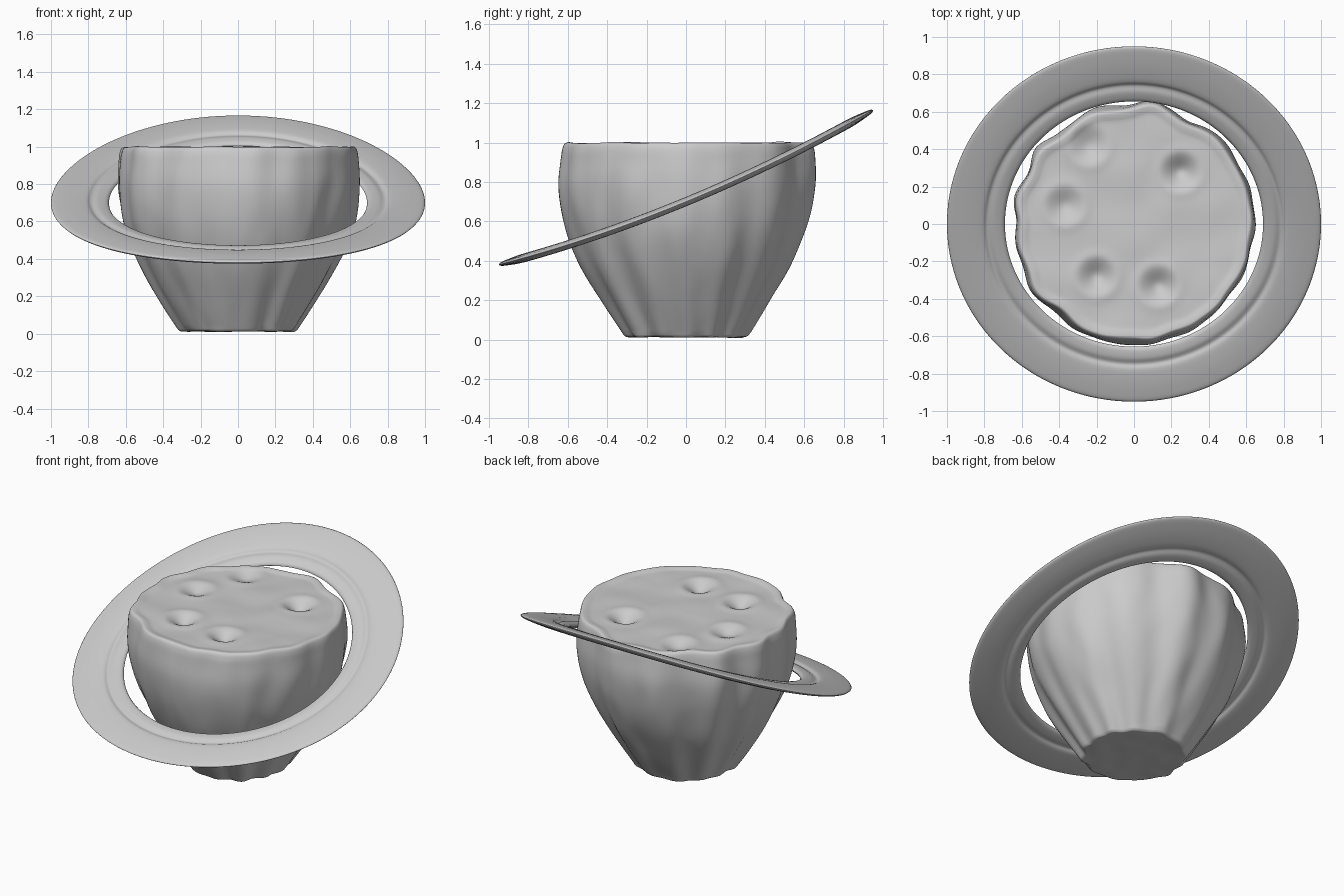
import bpy, bmesh
from math import sin, cos, tau, exp, hypot
from mathutils import Vector, noise

if "Cube" in bpy.data.objects:
    bpy.data.objects.remove(bpy.data.objects["Cube"])


def smooth_path(pts, steps):
    """Catmull-Rom curve through 2D points."""
    out = []
    for i in range(len(pts) - 1):
        p = [Vector(pts[min(max(k, 0), len(pts) - 1)]) for k in range(i - 1, i + 3)]
        for s in range(steps):
            t = s / steps
            out.append(0.5 * (2 * p[1] + (p[2] - p[0]) * t
                              + (2 * p[0] - 5 * p[1] + 4 * p[2] - p[3]) * t * t
                              + (3 * p[1] - p[0] - 3 * p[2] + p[3]) * t ** 3))
    out.append(Vector(pts[-1]))
    return out


def lathe(name, profile, shape, segs, closed):
    """Spin a profile around z; shape(r, z, angle) gives each point."""
    bm = bmesh.new()
    rows = [[bm.verts.new(shape(r, z, tau * k / segs)) for k in range(segs)]
            for r, z in profile]
    n = len(rows)
    for i in range(n if closed else n - 1):
        a, b = rows[i], rows[(i + 1) % n]
        for k in range(segs):
            j = (k + 1) % segs
            bm.faces.new((a[k], a[j], b[j], b[k]))
    if not closed:
        bm.faces.new(rows[0])
        bm.faces.new(rows[-1])
    bmesh.ops.recalc_face_normals(bm, faces=bm.faces)
    for f in bm.faces:
        f.smooth = True
    me = bpy.data.meshes.new(name)
    bm.to_mesh(me)
    bm.free()
    ob = bpy.data.objects.new(name, me)
    bpy.context.collection.objects.link(ob)
    return ob


# Rocky half planet: lumpy sides, flat cut top with craters
craters = [(0.25, 0.28, 0.055), (-0.37, 0.10, 0.035), (-0.20, -0.28, 0.05),
           (0.13, -0.33, 0.05), (-0.24, 0.42, 0.03)]


def rock(r, z, a):
    c, s = cos(a), sin(a)
    ridge = noise.noise(Vector((c * 3.2, s * 3.2, z * 1.1 + 4)))
    lump = noise.noise(Vector((c * 5, s * 5, z * 4.5)))
    flute = cos(13 * a + 1.2 * sin(2 * a) + 0.8 * sin(3 * z))
    weight = min(1, (r / 0.55) ** 4) if z > 0.95 else min(1, r / 0.45)
    r += weight * (0.022 * ridge + 0.008 * lump + 0.008 * flute)
    x, y = r * c, r * s
    if z > 0.95:
        z += 0.008 * noise.noise(Vector((x * 5, y * 5, 2)))
        for cx, cy, depth in craters:
            d = hypot(x - cx, y - cy) / 0.065
            z -= depth * exp(-d * d) - 0.006 * exp(-((d - 1.7) * 2) ** 2)
    elif z < 0.03:
        z += 0.006 * noise.noise(Vector((x * 9, y * 9, 5)))
    return x, y, z


side = smooth_path([(0.02, 0.015), (0.15, 0.015), (0.275, 0.012), (0.305, 0.016), (0.33, 0.05),
                    (0.425, 0.2), (0.54, 0.4), (0.615, 0.6), (0.644, 0.78), (0.638, 0.92),
                    (0.63, 0.975), (0.618, 0.996), (0.60, 0.998), (0.57, 0.991)], 5)
cap = [Vector((0.57 - 0.56 * i / 36, 0.99)) for i in range(1, 37)]
lathe("rock_body", side + cap, rock, 160, False)


# Tilted, gently bowed ring with a groove on both faces
def ring(r, h, a):
    x, y = r * cos(a), 0.95 * r * sin(a)
    z = 0.70 + 0.413 * y + 0.08 * y * y
    slope = 0.413 + 0.16 * y
    n = Vector((0, -slope, 1)).normalized()
    return Vector((x, y, z)) + n * h


upper = smooth_path([(0.69, 0.0), (0.705, 0.014), (0.75, 0.018), (0.785, 0.009), (0.815, 0.021),
                     (0.89, 0.021), (0.96, 0.014), (0.99, 0.008), (1.0, 0.0)], 4)
lower = [Vector((p.x, -p.y)) for p in reversed(upper[1:-1])]
lathe("planet_ring", upper + lower, ring, 160, True)
